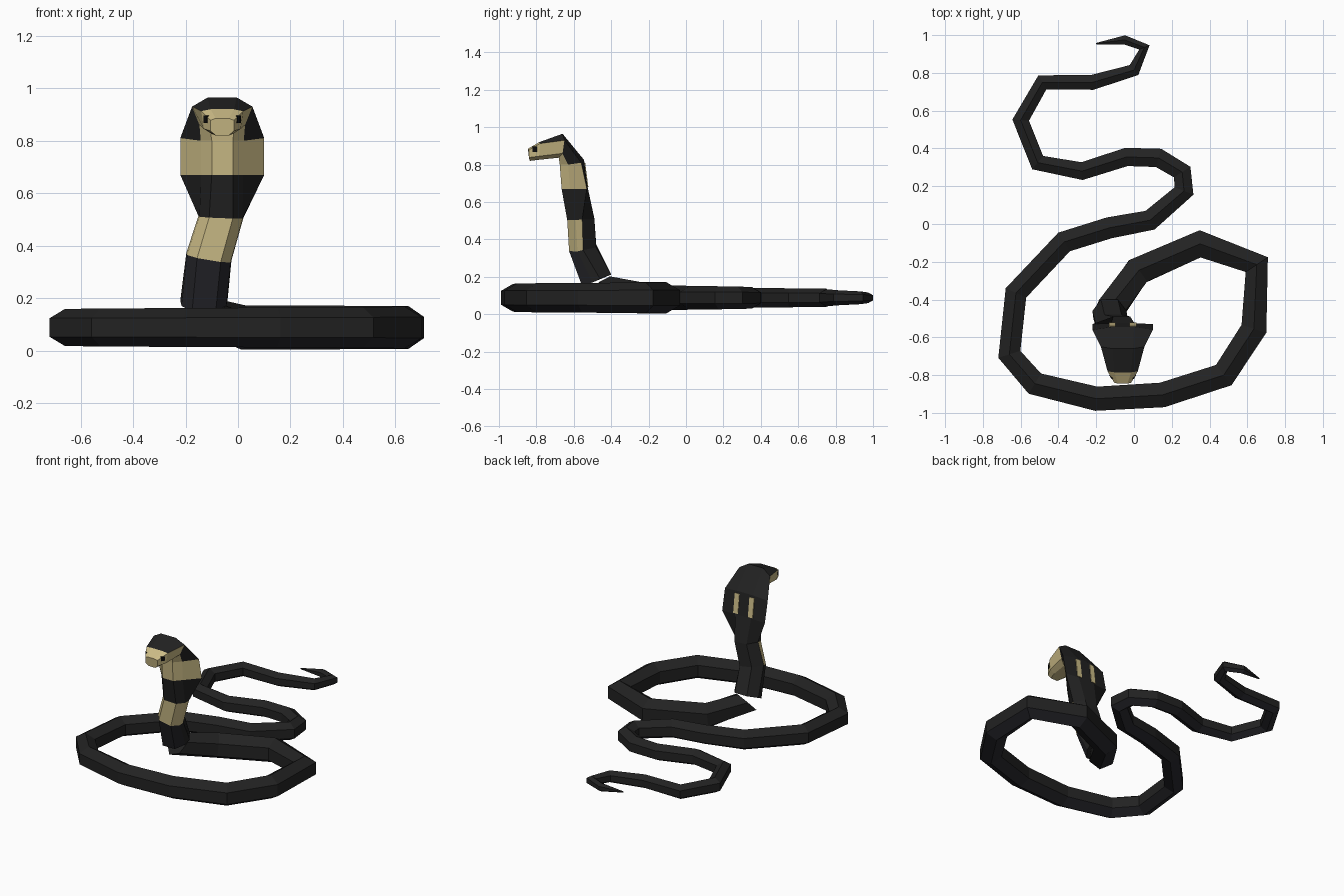
import bpy, bmesh, math
from mathutils import Vector

if "Cube" in bpy.data.objects:
    bpy.data.objects.remove(bpy.data.objects["Cube"])


def material(name, rgb):
    m = bpy.data.materials.new(name)
    m.diffuse_color = (*rgb, 1)
    m.use_nodes = True
    m.node_tree.nodes["Principled BSDF"].inputs["Base Color"].default_value = m.diffuse_color
    return m


BLACK = material("scale black", (0.016, 0.016, 0.016))
BELLY = material("belly dark", (0.021, 0.021, 0.026))
TAN = material("pale tan", (0.60, 0.50, 0.24))
EYE = material("eye black", (0.004, 0.004, 0.004))


def loft(name, rings, mats, rule):
    """Skin a list of equal point rings; rule(face, band, segment) gives the material."""
    bm = bmesh.new()
    rows = [[bm.verts.new(p) for p in r] for r in rings]
    n = len(rows[0])
    made = []
    for i in range(len(rows) - 1):
        for j in range(n):
            k = (j + 1) % n
            f = bm.faces.new((rows[i][j], rows[i][k], rows[i + 1][k], rows[i + 1][j]))
            made.append((f, i, j))
    made.append((bm.faces.new(rows[0]), 0, 3))
    made.append((bm.faces.new(rows[-1]), len(rows) - 2, 7))
    bmesh.ops.recalc_face_normals(bm, faces=bm.faces)
    for f, i, j in made:
        f.material_index = rule(f, i, j)
    me = bpy.data.meshes.new(name)
    bm.to_mesh(me)
    bm.free()
    ob = bpy.data.objects.new(name, me)
    bpy.context.collection.objects.link(ob)
    for m in mats:
        me.materials.append(m)
    return ob


def plate(name, loc, size, rot, mat):
    bpy.ops.mesh.primitive_cube_add(size=1, location=loc, rotation=rot)
    ob = bpy.context.object
    ob.name = name
    ob.scale = size
    ob.data.materials.append(mat)


# Coiled body: hexagonal tube along a winding ground path, tail tip first
path = [(-.20, .955), (-.05, .975), (.055, .935), (0, .815), (-.22, .75),
        (-.485, .75), (-.60, .55), (-.51, .325), (-.275, .28), (-.04, .355),
        (.13, .35), (.255, .275), (.265, .175), (.085, .02), (-.13, -.02),
        (-.37, -.095), (-.625, -.365), (-.66, -.69), (-.525, -.845),
        (-.20, -.925), (.15, -.905), (.475, -.80), (.635, -.555),
        (.65, -.215), (.35, -.105), (.02, -.25)]
pts = [Vector((x, y, .088)) for x, y in path] + [Vector((-.13, -.46, .14))]
guide = [pts[0]] + pts + [Vector((-.12, -.54, .40))]
body = []
for i, c in enumerate(pts):
    a = (c - guide[i]).normalized()
    b = (guide[i + 2] - c).normalized()
    t = (a + b).normalized()
    side = t.cross(Vector((0, 0, 1))).normalized()
    up = side.cross(t)
    r = .004 if i == 0 else min(.022 + .006 * i, .04 + .0018 * i, .086)
    body.append([c + r * (math.sin(q) * side + math.cos(q) * up)
                 for q in (math.radians(60 * k) for k in range(6))])
loft("coiled_body", body, [BLACK, BELLY],
     lambda f, i, j: 1 if f.normal.z < -.2 else 0)


# Neck, hood and head: each ring gives front, middle, wing and back points, mirrored
def ring(cx, tilt, *half):
    right = [(cx + x, y, z + tilt * x) for x, y, z in half]
    left = [(cx - x, y, z - tilt * x) for x, y, z in reversed(half)]
    return right + left


rings = [
    ring(-.13, 0, (.045, -.555, .15), (.085, -.50, .17), (.09, -.46, .19), (.045, -.40, .212)),
    ring(-.111, -.17, (.045, -.625, .345), (.082, -.58, .35), (.086, -.55, .358), (.045, -.48, .365)),
    ring(-.065, -.04, (.045, -.635, .505), (.082, -.59, .507), (.086, -.555, .51), (.045, -.49, .51)),
    ring(-.06, 0, (.04, -.665, .67), (.08, -.62, .67), (.16, -.53, .67), (.06, -.525, .675)),
    ring(-.06, 0, (.04, -.675, .80), (.082, -.63, .80), (.16, -.56, .81), (.06, -.545, .825)),
    ring(-.06, 0, (.045, -.68, .837), (.087, -.66, .86), (.115, -.65, .93), (.055, -.66, .965)),
    ring(-.06, 0, (.04, -.785, .826), (.07, -.785, .845), (.08, -.78, .913), (.045, -.785, .92)),
    ring(-.06, 0, (.025, -.835, .82), (.045, -.84, .838), (.045, -.84, .878), (.025, -.845, .885)),
]
THROAT, WING, TOP = (0, 6, 7), (1, 5), (2, 3, 4)


def neck_colour(f, band, seg):
    if band == 0:
        return 2 if seg in THROAT else 0
    if band in (1, 3):                      # pale throat bands
        return 0 if seg in TOP else 1
    if band == 4:                           # hood under the head
        return 1 if seg in THROAT else 0
    if band == 5:                           # black crown over pale cheeks
        return 0 if seg in TOP else 1
    return 1 if band == 6 else 0            # pale snout


loft("neck_hood_and_head", rings, [BLACK, TAN, BELLY], neck_colour)

# Eyes and the two pale bars on the back of the hood
for s, label in ((1, "right"), (-1, "left")):
    plate(f"eye_{label}", (-.06 + s * .0615, -.808, .882), (.009, .026, .028),
          (0, 0, -s * math.radians(31)), EYE)
    plate(f"hood_bar_{label}", (-.06 + s * .055, -.535, .745), (.035, .009, .13),
          (.13, 0, 0), TAN)
